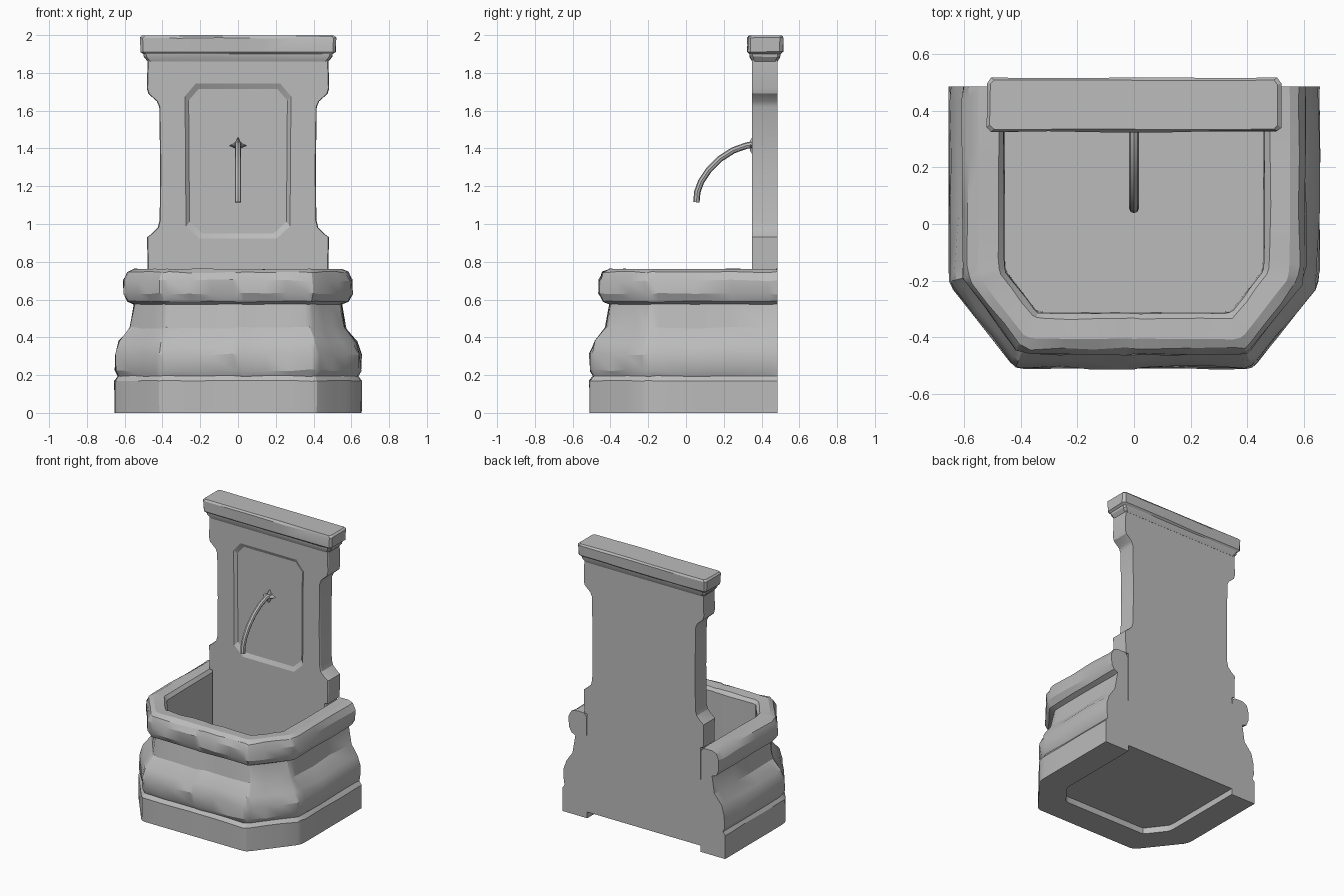
import bpy, math, random

random.seed(4)
if "Cube" in bpy.data.objects:
    bpy.data.objects.remove(bpy.data.objects["Cube"], do_unlink=True)

stone = bpy.data.materials.new("grey stone")
stone.use_nodes = True
GREY = (0.5, 0.5, 0.5, 1)
stone.diffuse_color = GREY
stone.node_tree.nodes["Principled BSDF"].inputs["Base Color"].default_value = GREY


def loft(name, rings, angle=25, wrap=True):
    """Skin a list of equal-length closed rings and cap both ends."""
    n = len(rings[0])
    verts = [p for ring in rings for p in ring]
    faces = []
    for r in range(len(rings) - 1):
        for i in range(n):
            j = (i + 1) % n
            faces.append((r * n + i, r * n + j, (r + 1) * n + j, (r + 1) * n + i))
    faces.append(tuple(reversed(range(n))))
    faces.append(tuple(range(len(verts) - n, len(verts))))
    mesh = bpy.data.meshes.new(name)
    mesh.from_pydata(verts, [], faces)
    obj = bpy.data.objects.new(name, mesh)
    bpy.context.collection.objects.link(obj)
    mesh.materials.append(stone)
    select(obj)
    bpy.ops.object.mode_set(mode='EDIT')
    bpy.ops.mesh.select_all(action='SELECT')
    bpy.ops.mesh.normals_make_consistent(inside=False)
    bpy.ops.object.mode_set(mode='OBJECT')
    bpy.ops.object.shade_smooth_by_angle(angle=math.radians(angle))
    return obj


def select(obj):
    bpy.ops.object.select_all(action='DESELECT')
    obj.select_set(True)
    bpy.context.view_layer.objects.active = obj


def wobble(a):
    return random.uniform(-a, a)


def mirrored(half):
    """Close a right-hand outline with its mirror image."""
    return half + [(-x, z) for x, z in reversed(half)]


# Basin wall: moulded section (inset, height, roughness) swept round the plan
BACK = 0.485
section = [(0, 0, 0), (0, .17, .003), (.02, .195, .003), (.006, .225, .006),
           (.004, .31, .008), (.03, .375, .008), (.085, .45, .006), (.105, .575, .002),
           (.072, .59, .003), (.05, .63, .006), (.05, .70, .006), (.07, .745, .005),
           (.105, .762, .002), (.175, .758, .003), (.195, .735, .002), (.2, 0, 0)]


def plan(d):
    """Right half of the plan, inset by d, from the back to the front centre."""
    corners = [(.655 - d, BACK), (.655 - d, -.21 + .25 * d),
               (.42 - .4 * d, -.51 + d), (0, -.51 + d)]
    pts = []
    for (ax, ay), (bx, by) in zip(corners, corners[1:]):
        for t in (0, .07, .36, .64, .93):
            pts.append((ax + (bx - ax) * t, ay + (by - ay) * t))
    # Blunt the two plan corners slightly
    for k in (5, 10):
        (ax, ay), (bx, by) = pts[k - 1], pts[k + 1]
        pts[k] = (pts[k][0] * .5 + (ax + bx) * .25, pts[k][1] * .5 + (ay + by) * .25)
    return pts + [corners[-1]]


count = len(plan(0))
stations = []
for k in range(2 * count - 1):
    ring = []
    for d, z, rough in section:
        half = plan(d + wobble(rough))
        x, y = half[k] if k < count else half[2 * count - 2 - k]
        ring.append((x if k < count else -x, y, z + wobble(rough)))
    stations.append(ring)
loft("basin_wall", stations)

# Basin floor, raised a little off the ground
floor_half = [(.46, .4), (.46, -.16), (.345, -.315)]
loft("basin_floor", [[(x, y, z) for x, y in mirrored(floor_half)] for z in (.045, .09)])

# Back panel: shouldered slab standing behind the basin
panel_half = [(.456, .045), (.456, .758), (.478, .762), (.482, .93), (.455, .95),
              (.425, .98), (.415, 1.02), (.412, 1.3), (.417, 1.62), (.43, 1.65),
              (.475, 1.69), (.483, 1.72), (.478, 1.88)]
outline = mirrored(panel_half)
panel = loft("back_panel", [[(x * s, y, z) for x, z in outline]
                            for y, s in ((.35, .99), (.358, 1), (BACK, 1))])

# Sunken octagonal field with sloping sides
field = mirrored([(.2, .93), (.27, .995), (.275, 1.67), (.22, 1.735)])
cutter = loft("field_cutter", [[(x * s, y, 1.333 + (z - 1.333) * s) for x, z in field]
                               for y, s in ((.33, 1.04), (.35, 1.02), (.366, .95))])
cutter.hide_render = True
cut = panel.modifiers.new("field", 'BOOLEAN')
cut.object = cutter
cut.solver = 'EXACT'
select(panel)
bpy.ops.object.modifier_apply(modifier=cut.name)
bpy.data.objects.remove(cutter, do_unlink=True)


# Coping stone with a small moulding beneath
def coping_ring(hx, y0, y1, z, rough):
    c = .015
    steps = [-1, -.6, -.2, .25, .65, 1]
    front = [(s * (hx - c), y0) for s in steps]
    back = [(s * (hx - c), y1) for s in reversed(steps)]
    pts = front + [(hx, y0 + c), (hx, y1 - c)] + back + [(-hx, y1 - c), (-hx, y0 + c)]
    return [(x + wobble(rough), y + wobble(rough), z + wobble(rough)) for x, y in pts]


loft("coping", [coping_ring(*r) for r in (
    (.478, .35, .486, 1.86, 0), (.498, .338, .498, 1.885, .002),
    (.50, .336, .50, 1.9, .002), (.517, .326, .512, 1.912, .003),
    (.52, .326, .514, 1.985, .003), (.508, .334, .507, 1.997, .002))])

# Spout: tapered tube along a falling arc
path = [(.37, 1.42), (.32, 1.415), (.25, 1.39), (.18, 1.345), (.12, 1.285),
        (.08, 1.225), (.06, 1.17), (.055, 1.115)]
tube = []
for i, (y, z) in enumerate(path):
    (ya, za), (yb, zb) = path[max(i - 1, 0)], path[min(i + 1, len(path) - 1)]
    slope = math.atan2(zb - za, yb - ya)
    r = .022 if i == 0 else .017
    tube.append([(r * math.cos(a), y - r * math.sin(a) * math.sin(slope),
                  z + r * math.sin(a) * math.cos(slope))
                 for a in (math.tau * k / 8 for k in range(8))])
loft("spout", tube, 40)

# Star-shaped rose where the spout meets the panel
star = [((.048 if k % 2 == 0 else .02), math.tau * k / 8) for k in range(8)]
loft("spout_rose", [[(r * s * math.cos(a), y, 1.415 + r * s * math.sin(a)) for r, a in star]
                    for y, s in ((.37, 1), (.35, .9), (.338, .55))])
